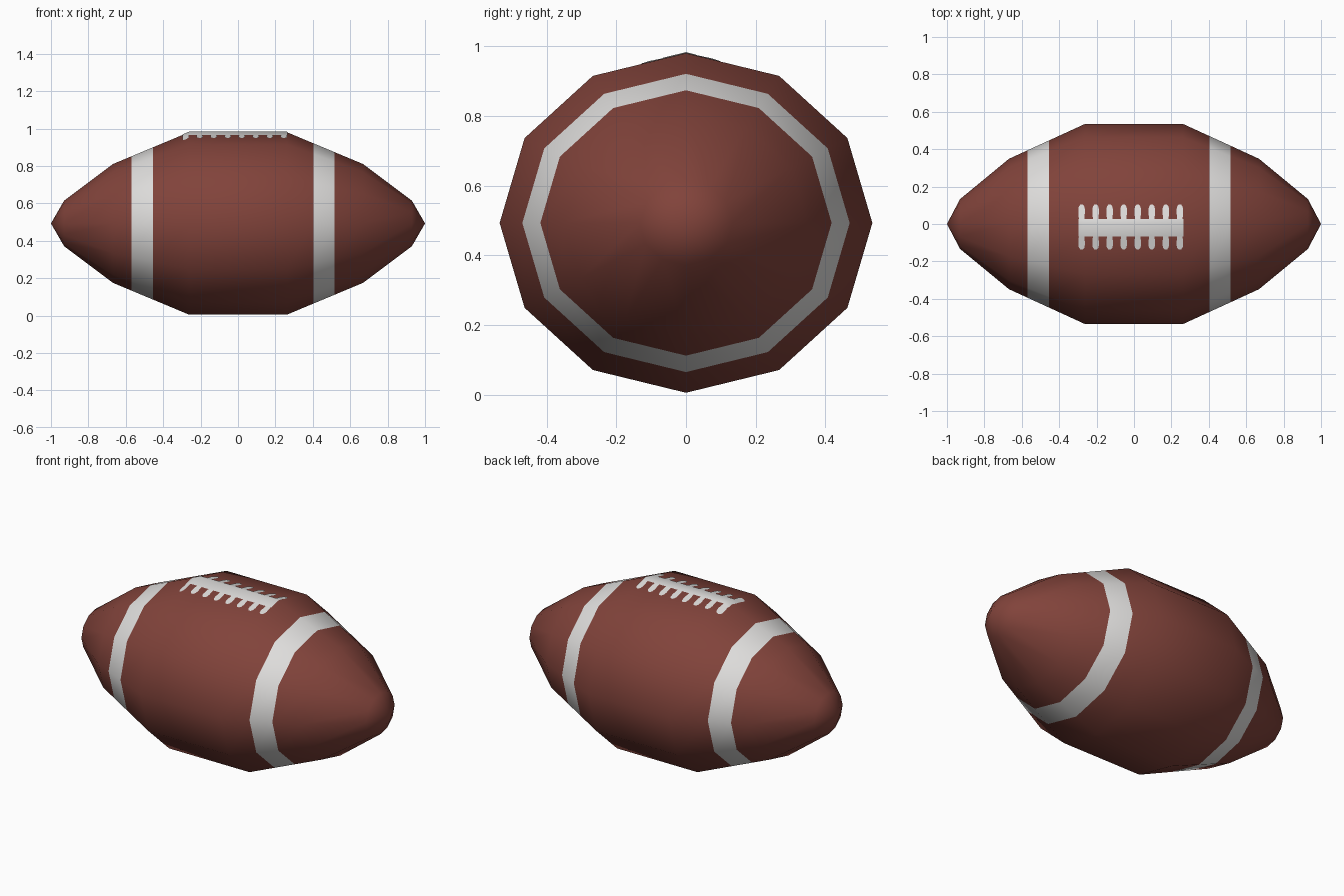
import bpy, bmesh, math
from mathutils import Vector

if "Cube" in bpy.data.objects:
    bpy.data.objects.remove(bpy.data.objects["Cube"])

CZ, RY, RZ, SIDES = 0.493, 0.535, 0.4875, 12
RINGS = [(0.262, 1.0), (0.668, 0.652), (0.93, 0.249)]   # x, radius factor
STRIPES = [(-0.57, -0.455), (0.404, 0.517)]


def material(name, rgb):
    m = bpy.data.materials.new(name)
    m.diffuse_color = (*rgb, 1)
    m.use_nodes = True
    m.node_tree.nodes["Principled BSDF"].inputs["Base Color"].default_value = m.diffuse_color
    return m


leather = material("brown leather", (0.22, 0.056, 0.043))
white = material("off white", (0.74, 0.73, 0.72))


def finish(bm, name, mats):
    me = bpy.data.meshes.new(name)
    bm.to_mesh(me)
    bm.free()
    for m in mats:
        me.materials.append(m)
    me.shade_smooth()
    ob = bpy.data.objects.new(name, me)
    bpy.context.collection.objects.link(ob)
    return ob


def cut(bm, co, no):
    bmesh.ops.bisect_plane(bm, geom=bm.verts[:] + bm.edges[:] + bm.faces[:],
                           dist=1e-5, plane_co=co, plane_no=no)


# Ball body: twelve-sided rings lofted between two pointed tips
bm = bmesh.new()
stations = [(-x, f) for x, f in reversed(RINGS)] + RINGS
loops = []
for x, f in stations:
    angles = [2 * math.pi * i / SIDES for i in range(SIDES)]
    loops.append([bm.verts.new((x, f * RY * math.sin(a), CZ + f * RZ * math.cos(a)))
                  for a in angles])
for a, b in zip(loops, loops[1:]):
    for i in range(SIDES):
        j = (i + 1) % SIDES
        bm.faces.new((a[i], a[j], b[j], b[i]))
for x, loop in ((-1, loops[0]), (1, loops[-1])):
    tip = bm.verts.new((x, 0, CZ))
    for i in range(SIDES):
        bm.faces.new((loop[i], loop[(i + 1) % SIDES], tip))
bmesh.ops.recalc_face_normals(bm, faces=bm.faces[:])
bm.normal_update()
base = [(v.co.copy(), v.normal.copy()) for v in bm.verts]

# Stripes cut into the body
for pair in STRIPES:
    for x in pair:
        cut(bm, (x, 0, 0), (1, 0, 0))
for f in bm.faces:
    x = f.calc_center_median().x
    f.material_index = int(any(a < x < b for a, b in STRIPES))


# Keep the smooth shading of the uncut body on the stripe edges
def body_normal(co):
    for c, n in base:
        if (c - co).length < 1e-4:
            return n
    s = math.copysign(1, co.x)
    (x0, f0), (x1, f1) = RINGS[:2]
    t = (abs(co.x) - x0) / (x1 - x0)
    k = f0 + (f1 - f0) * t
    dy, dz = co.y / k, (co.z - CZ) / k

    def near(x, f):
        p = Vector((s * x, dy * f, CZ + dz * f))
        return min(base, key=lambda b: (b[0] - p).length)[1]
    return near(x0, f0).lerp(near(x1, f1), t).normalized()


ball = finish(bm, "ball_body", [leather, white])
ball.data.normals_split_custom_set_from_vertices(
    [body_normal(v.co) for v in ball.data.vertices])


# Laces: thin sheet laid over the top ridge
def surface_z(x, y):
    (x0, f0), (x1, f1) = RINGS[:2]
    f = f0 + (f1 - f0) * max(0, abs(x) - x0) / (x1 - x0)
    slope = RZ * (1 - math.cos(math.pi / 6)) / (RY * math.sin(math.pi / 6))
    return CZ + f * RZ - slope * abs(y)


bm = bmesh.new()


def plate(points):
    f = bm.faces.new([bm.verts.new((x, y, 0)) for x, y in points])
    f.normal_update()
    if f.normal.z < 0:
        f.normal_flip()


plate([(-0.298, -0.068), (0.264, -0.068), (0.264, 0.028), (-0.298, 0.028)])
TOOTH = [(-0.015, 0), (-0.018, 0.6), (-0.015, 0.85), (-0.007, 1),
         (0.007, 1), (0.015, 0.85), (0.018, 0.6), (0.015, 0)]
for i in range(8):
    cx = -0.28 + i * 0.075
    for y0, y1 in ((0.028, 0.104), (-0.068, -0.136)):
        plate([(cx + dx, y0 + (y1 - y0) * t) for dx, t in TOOTH])
cut(bm, (0, 0, 0), (0, 1, 0))
for s in (-1, 1):
    cut(bm, (s * RINGS[0][0], 0, 0), (1, 0, 0))
for v in bm.verts:
    v.co.z = surface_z(v.co.x, v.co.y) + 0.003
finish(bm, "laces", [white])
